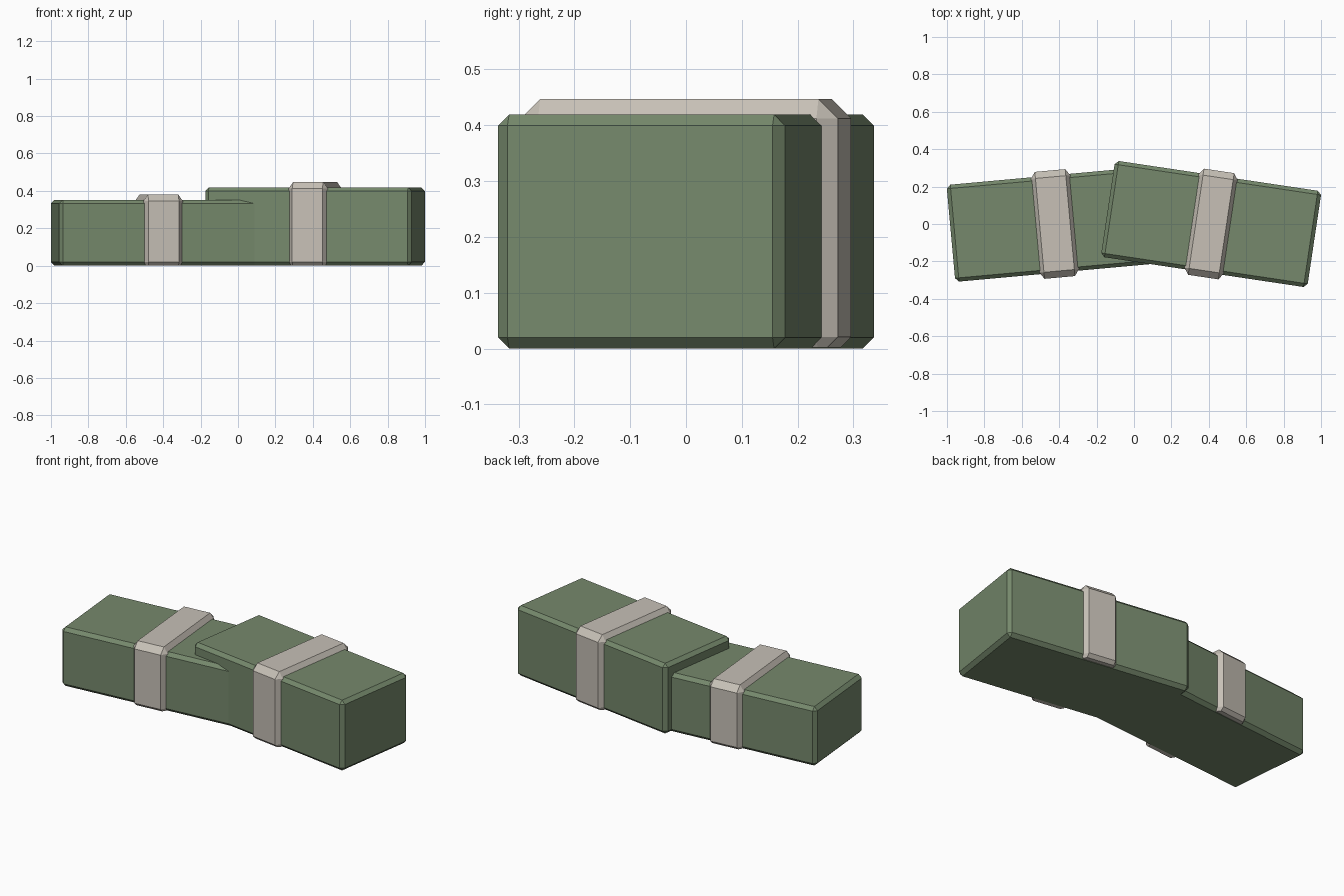
import bpy, bmesh, math

if "Cube" in bpy.data.objects:
    bpy.data.objects.remove(bpy.data.objects["Cube"])


def material(name, rgb):
    m = bpy.data.materials.new(name)
    m.diffuse_color = (*rgb, 1)
    m.use_nodes = True
    m.node_tree.nodes["Principled BSDF"].inputs["Base Color"].default_value = m.diffuse_color
    return m


green = material("green_cloth", (0.18, 0.25, 0.15))
cream = material("cream_band", (0.57, 0.53, 0.47))


def chamfer_box(name, size, z0, c, loc, angle, mat, squash=1.0, cut=None):
    """Chamfered box; squash narrows the chamfer along x, cut trims the underside."""
    bm = bmesh.new()
    bmesh.ops.create_cube(bm, size=1)
    for v in bm.verts:
        v.co.x *= size[0] / squash
        v.co.y *= size[1]
        v.co.z = (v.co.z + 0.5) * size[2] + z0
    bmesh.ops.bevel(bm, geom=bm.edges[:], offset=c, segments=1,
                    profile=0.5, affect='EDGES')
    for v in bm.verts:
        v.co.x *= squash
    if cut is not None:
        bmesh.ops.bisect_plane(bm, geom=bm.verts[:] + bm.edges[:] + bm.faces[:],
                               plane_co=(0, 0, cut), plane_no=(0, 0, 1), clear_inner=True)
        bmesh.ops.holes_fill(bm, edges=[e for e in bm.edges if e.is_boundary], sides=0)
    bmesh.ops.recalc_face_normals(bm, faces=bm.faces[:])
    me = bpy.data.meshes.new(name)
    bm.to_mesh(me)
    bm.free()
    me.materials.append(mat)
    ob = bpy.data.objects.new(name, me)
    ob.location = (loc, 0, 0)
    ob.rotation_euler.z = math.radians(angle)
    bpy.context.collection.objects.link(ob)


# two overlapping bundles, each with a band around its middle
for side, x, angle, h in (("left", -0.423, 5.2, 0.352), ("right", 0.4125, -8.5, 0.419)):
    chamfer_box(side + "_bundle", (1.116, 0.52, h), 0, 0.02, x, angle, green)
    chamfer_box(side + "_band", (0.212, 0.574, h + 0.042), -0.014, 0.035,
                x, angle, cream, squash=0.7, cut=0.002)
